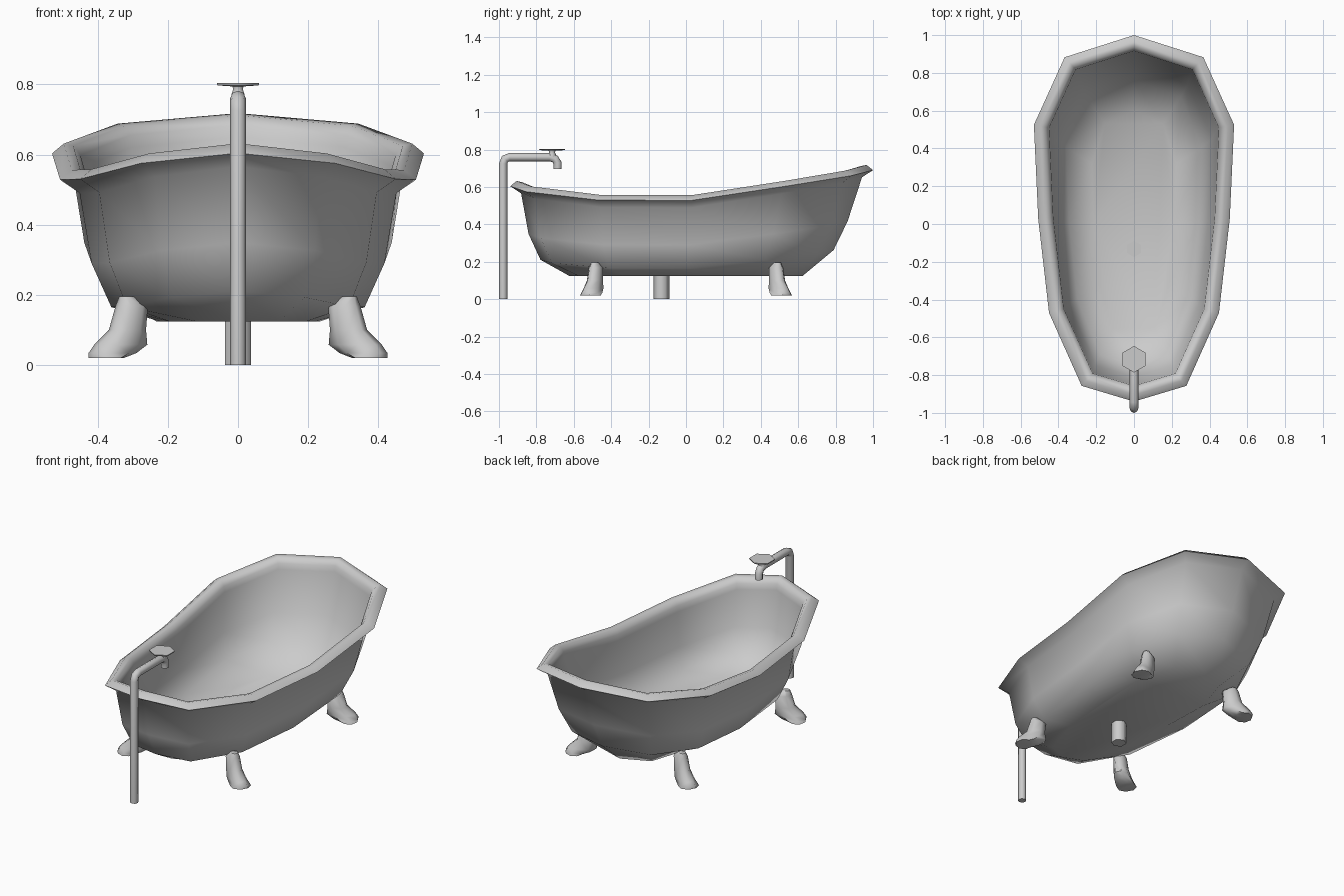
import bpy, bmesh, math
from mathutils import Vector

if "Cube" in bpy.data.objects:
    bpy.data.objects.remove(bpy.data.objects["Cube"])


def loft(name, rings, angle=55):
    """Skin a list of equal-length point rings and cap both ends."""
    bm = bmesh.new()
    vs = [[bm.verts.new(p) for p in r] for r in rings]
    n = len(rings[0])
    for a, b in zip(vs, vs[1:]):
        for i in range(n):
            j = (i + 1) % n
            bm.faces.new((a[i], a[j], b[j], b[i]))
    bm.faces.new(vs[0][::-1])
    bm.faces.new(vs[-1])
    bmesh.ops.recalc_face_normals(bm, faces=bm.faces)
    me = bpy.data.meshes.new(name)
    bm.to_mesh(me)
    bm.free()
    ob = bpy.data.objects.new(name, me)
    bpy.context.collection.objects.link(ob)
    bpy.ops.object.select_all(action='DESELECT')
    ob.select_set(True)
    bpy.context.view_layer.objects.active = ob
    bpy.ops.object.shade_smooth_by_angle(angle=math.radians(angle))
    return ob


def disc(cx, cy, z, r, n=6):
    return [(cx + r * math.sin(math.tau * i / n), cy + r * math.cos(math.tau * i / n), z)
            for i in range(n)]


# Rim outline, one half from back to front, then mirrored
half = [(0, 1.0, .69), (.367, .883, .66), (.53, .525, .603), (.507, .027, .528),
        (.45, -.47, .53), (.277, -.857, .575), (0, -.94, .604)]
outline = half + [(-x, y, z) for x, y, z in half[-2:0:-1]]


def inset(d, dz):
    """Mitred inward offset of the outline, shifted in height."""
    out, n = [], len(outline)
    for i in range(n):
        a, p, b = (Vector(outline[k % n][:2]) for k in (i - 1, i, i + 1))
        n1, n2 = (p - a).normalized(), (b - p).normalized()
        m = Vector((n1.y + n2.y, -n1.x - n2.x)).normalized()
        m /= m.dot(Vector((n1.y, -n1.x)))
        # outline runs clockwise, so this normal points inward
        out.append((p.x + m.x * d, p.y + m.y * d, outline[i][2] + dz))
    return out


def body_ring(sx, y0, y1, z, slope):
    """Scaled copy of the outer wall's top ring following the rim's height."""
    src = inset(.056, 0)
    lo, hi = min(p[1] for p in src), max(p[1] for p in src)
    return [(x * sx, y0 + (y - lo) / (hi - lo) * (y1 - y0), z + (h - .528) * slope)
            for x, y, h in src]


# Tub: outer wall, rolled rim, inner wall and floor in one skin
tub = [body_ring(.49, -.623, .623, .124, 0),
       body_ring(.80, -.778, .789, .165, .6),
       body_ring(.925, -.842, .864, .29, .78),
       inset(.056, -.038), inset(0, 0), inset(.033, .028), inset(.06, .022),
       inset(.08, -.005), inset(.083, -.04),
       body_ring(.87, -.81, .835, .295, .78),
       body_ring(.76, -.75, .76, .178, .6),
       body_ring(.47, -.60, .60, .138, 0)]
loft("bathtub", tub)

# Claw feet: x centre, height, half length, half width
leg = [(.318, .195, .020, .018), (.303, .168, .046, .034), (.315, .10, .053, .038),
       (.334, .058, .078, .044), (.358, .034, .068, .050), (.376, .02, .046, .054)]
ca, sa = math.cos(.5), math.sin(.5)
for fname, fy in (("front", -1), ("back", 1)):
    for sname, fx in (("right", 1), ("left", -1)):
        rings = []
        for x, z, hl, hw in leg:
            cy = .482 + (x - .303) * .4
            r = []
            for i in range(8):
                t = math.tau * (i + .5) / 8
                u, v = hl * 1.06 * math.cos(t), hw * 1.06 * math.sin(t)
                r.append((fx * (x + u * ca - v * sa), fy * (cy + u * sa + v * ca), z))
            rings.append(r)
        loft(f"{fname}_{sname}_leg", rings)

# Drain pipe
loft("drain_pipe", [disc(0, -.132, z, .043) for z in (0, .143)], 65)

# Tap pipe swept along a bent path in the side plane
path = [(-.9775, 0), (-.9775, .725), (-.968, .75), (-.943, .7595), (-.73, .7595),
        (-.70, .75), (-.687, .728), (-.687, .695)]
rings = []
for i, (y, z) in enumerate(path):
    a, b = Vector(path[max(i - 1, 0)]), Vector(path[min(i + 1, len(path) - 1)])
    t = (b - a).normalized()
    if i in (1, 4):
        t = (Vector((0, 1)) if i == 1 else Vector((1, 0)))
    r = .0225
    rings.append([(r * math.cos(k * math.tau / 8),
                   y - t.y * r * math.sin(k * math.tau / 8),
                   z + t.x * r * math.sin(k * math.tau / 8)) for k in range(8)])
loft("tap_pipe", rings)

# Tap handle: short stem with a thin hexagonal plate
loft("tap_handle", [disc(0, -.716, z, r) for z, r in
                    ((.755, .022), (.773, .021), (.785, .016), (.794, .018),
                     (.797, .068), (.804, .070))], 65)
